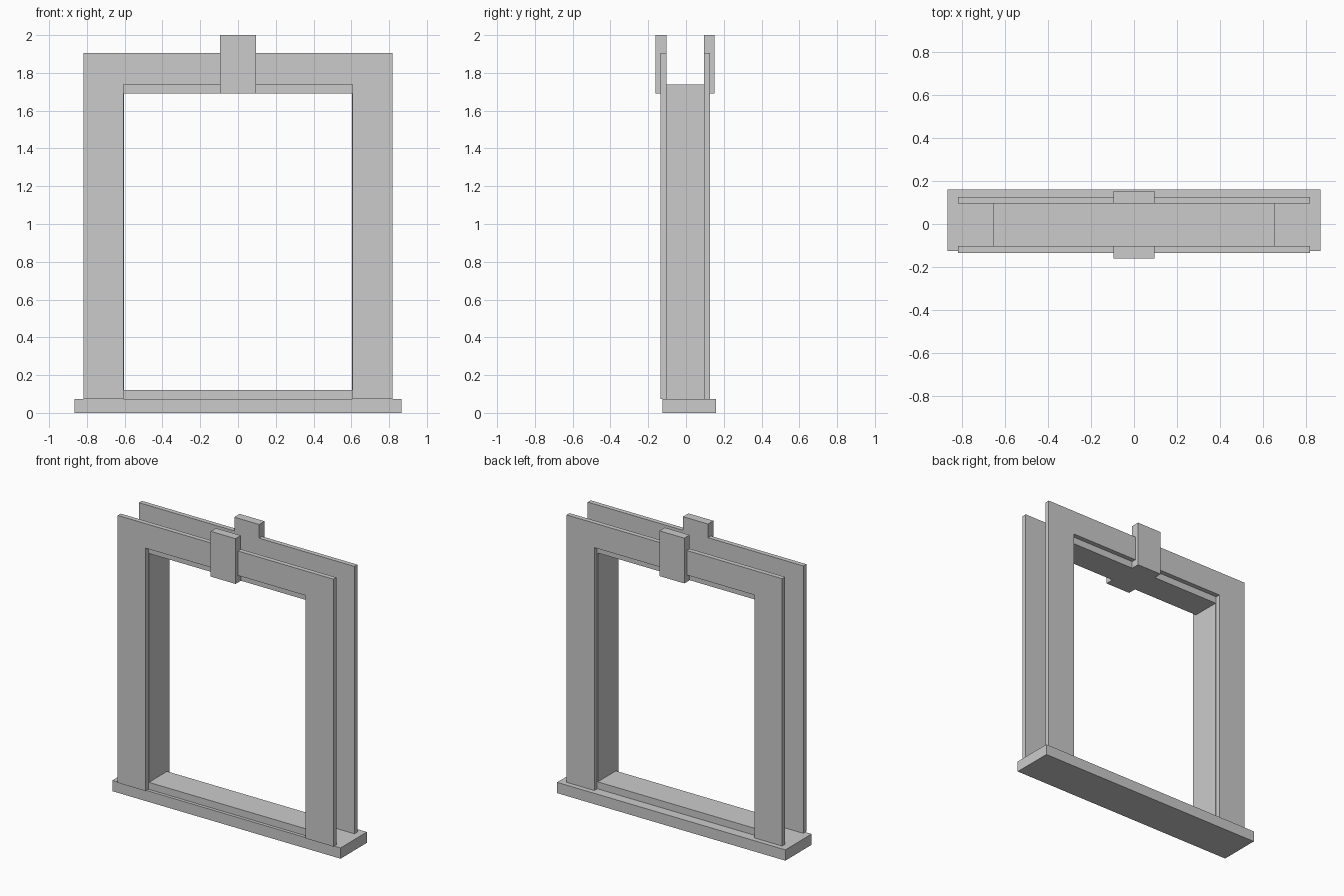
import bpy, bmesh
from mathutils import Vector

if "Cube" in bpy.data.objects:
    bpy.data.objects.remove(bpy.data.objects["Cube"])


def prism(name, profile, y0, y1):
    """Extrude an (x, z) outline from y0 to y1."""
    bm = bmesh.new()
    face = bm.faces.new([bm.verts.new((x, y0, z)) for x, z in profile])
    ext = bmesh.ops.extrude_face_region(bm, geom=[face])
    moved = [g for g in ext["geom"] if isinstance(g, bmesh.types.BMVert)]
    bmesh.ops.translate(bm, verts=moved, vec=Vector((0, y1 - y0, 0)))
    bmesh.ops.recalc_face_normals(bm, faces=bm.faces)
    mesh = bpy.data.meshes.new(name)
    bm.to_mesh(mesh)
    bm.free()
    obj = bpy.data.objects.new(name, mesh)
    bpy.context.collection.objects.link(obj)
    return obj


def box(name, x0, x1, y0, y1, z0, z1):
    return prism(name, [(x0, z0), (x1, z0), (x1, z1), (x0, z1)], y0, y1)


SILL_TOP = 0.074
FRONT, BACK = -0.103, 0.094        # lining faces
OUT, IN = 0.653, 0.603             # lining half widths
LOW, HEAD, TOP = 0.122, 1.69, 1.738

# Sill board
box("sill", -0.865, 0.865, -0.125, 0.16, 0, SILL_TOP)

# Lining of the opening
box("lining_bottom", -OUT, OUT, FRONT, BACK, SILL_TOP, LOW)
box("lining_head", -OUT, OUT, FRONT, BACK, HEAD, TOP)
for side, s in (("left", -1), ("right", 1)):
    a, b = sorted((s * IN, s * OUT))
    box("lining_" + side, a, b, FRONT, BACK, LOW, HEAD)

# Flat casings and keystone blocks on both faces
W, I = 0.817, 0.607
casing = [(-W, SILL_TOP), (-I, SILL_TOP), (-I, TOP), (I, TOP),
          (I, SILL_TOP), (W, SILL_TOP), (W, 1.906), (-W, 1.906)]
for side, face, d in (("front", FRONT, -1), ("back", BACK, 1)):
    prism(side + "_casing", casing, face, face + d * 0.032)
    a, b = sorted((face, face + d * 0.058))
    box(side + "_keystone", -0.094, 0.094, a, b, HEAD, 2.0)
